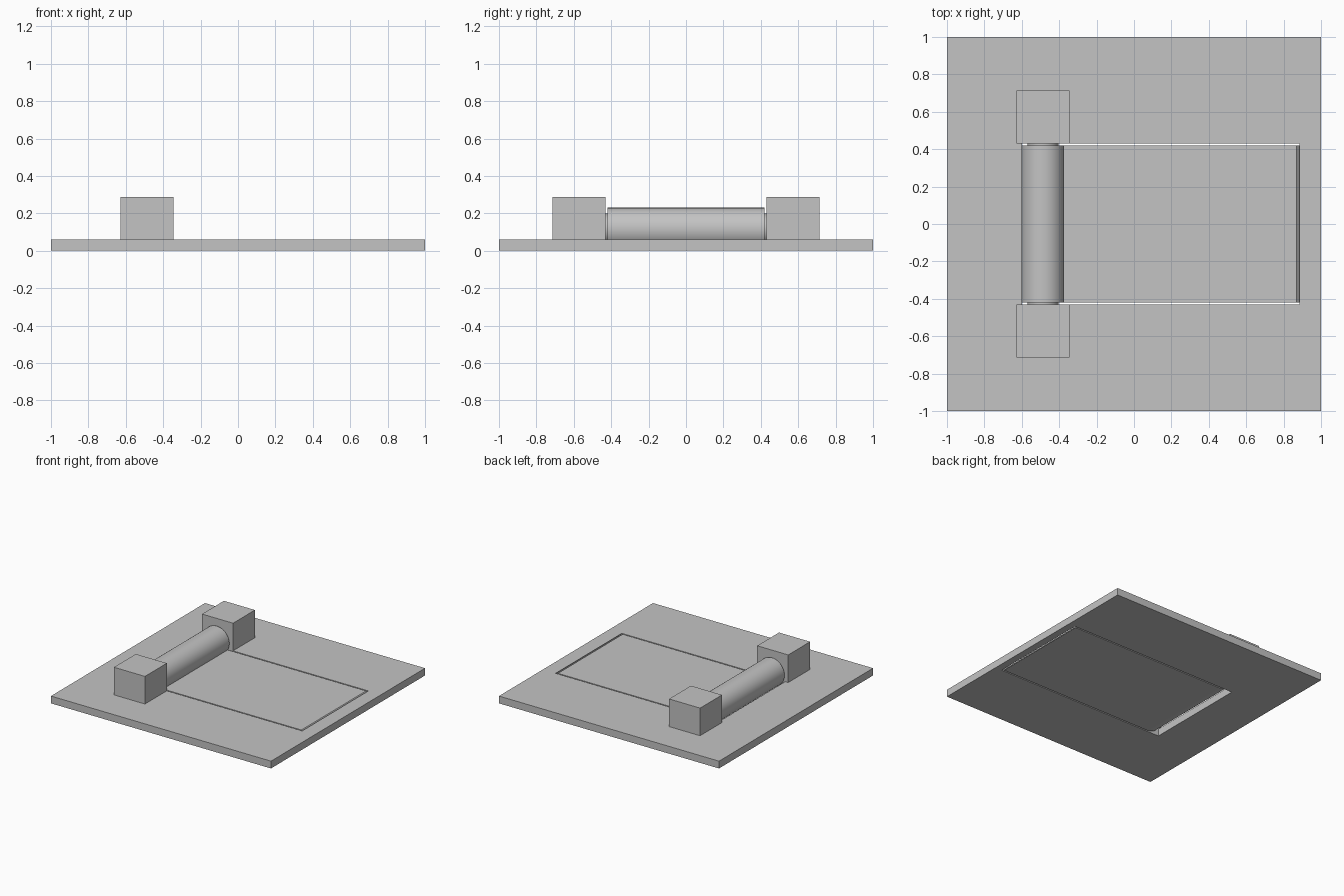
import bpy
import bmesh
from math import radians

if "Cube" in bpy.data.objects:
    bpy.data.objects.remove(bpy.data.objects["Cube"], do_unlink=True)

grey = bpy.data.materials.new("plain grey")
grey.use_nodes = True
COLOUR = (0.55, 0.55, 0.55, 1)
grey.diffuse_color = COLOUR
grey.node_tree.nodes["Principled BSDF"].inputs["Base Color"].default_value = COLOUR

THICK = 0.06              # plate and flap thickness
HINGE_X, HINGE_Z = -0.487, 0.116
INNER, OUTER = 0.43, 0.714  # inner and outer sides of the hinge blocks


def finish(name, bm):
    bmesh.ops.recalc_face_normals(bm, faces=bm.faces)
    mesh = bpy.data.meshes.new(name)
    bm.to_mesh(mesh)
    bm.free()
    mesh.materials.append(grey)
    obj = bpy.data.objects.new(name, mesh)
    bpy.context.collection.objects.link(obj)
    return obj


def ring(bm, x0, x1, y, z):
    return [bm.verts.new(p) for p in ((x0, -y, z), (x1, -y, z), (x1, y, z), (x0, y, z))]


def join_rings(bm, a, b):
    for i in range(4):
        j = (i + 1) % 4
        bm.faces.new((a[i], a[j], b[j], b[i]))


def rod(name, radius, length, y=0):
    bpy.ops.mesh.primitive_cylinder_add(vertices=64, radius=radius, depth=length,
                                        location=(HINGE_X, y, HINGE_Z),
                                        rotation=(radians(90), 0, 0))
    obj = bpy.context.object
    obj.name = name
    obj.data.materials.append(grey)
    bpy.ops.object.shade_smooth_by_angle(angle=radians(30))


# Base plate with a window whose far end slopes outward
bm = bmesh.new()
rings = [ring(bm, -1, 1, 1, 0), ring(bm, -1, 1, 1, THICK),
         ring(bm, -0.6, 0.884, INNER, THICK), ring(bm, -0.6, 0.94, INNER, 0)]
for i in range(4):
    join_rings(bm, rings[i], rings[(i + 1) % 4])
finish("base_plate", bm)

# Flap filling the window, with a matching sloped end
bm = bmesh.new()
low = ring(bm, HINGE_X, 0.926, 0.42, 0)
high = ring(bm, HINGE_X, 0.87, 0.42, THICK)
join_rings(bm, low, high)
bm.faces.new(low)
bm.faces.new(high)
finish("flap", bm)

# Hinge barrel along the flap edge
rod("hinge_barrel", 0.114, 0.84)

# Hinge blocks and the pins that hold the barrel
for side, s in (("front", -1), ("back", 1)):
    bm = bmesh.new()
    bmesh.ops.create_cube(bm, size=1)
    for v in bm.verts:
        v.co.x = HINGE_X + v.co.x * 0.282
        v.co.y = s * (INNER if v.co.y < 0 else OUTER)
        v.co.z = THICK if v.co.z < 0 else 0.287
    finish(side + "_hinge_block", bm)
    rod(side + "_hinge_pin", 0.083, 0.06, s * 0.425)
